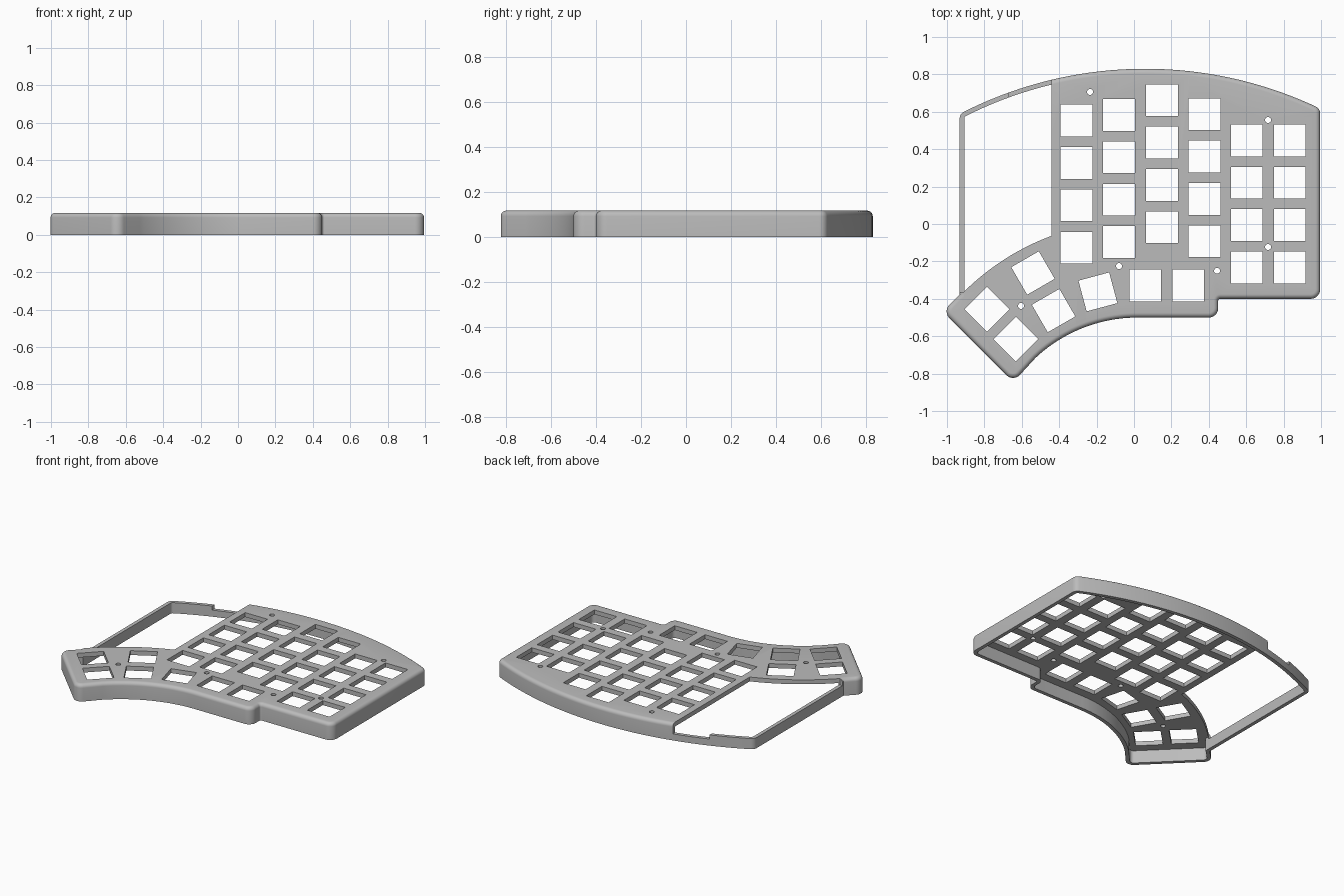
import bpy
import bmesh
from math import radians, sin, cos, sqrt, tan, pi
from mathutils import Vector

cube = bpy.data.objects.get("Cube")
if cube:
    bpy.data.objects.remove(cube, do_unlink=True)

HEIGHT, WALL, PLATE, ROUND = 0.117, 0.025, 0.03, 0.025
KEY = 0.17

grey = bpy.data.materials.new("plastic grey")
grey.use_nodes = True
colour = (0.5, 0.5, 0.5, 1)
grey.diffuse_color = colour
grey.node_tree.nodes["Principled BSDF"].inputs["Base Color"].default_value = colour


def arc(cx, cy, r, start, end, steps):
    """Points on a circle, angles in degrees."""
    angles = [radians(start + (end - start) * i / steps) for i in range(steps + 1)]
    return [(cx + r * cos(a), cy + r * sin(a)) for a in angles]


def fillet(points, steps=8):
    """Round every (x, y, radius) corner; plain (x, y) points are kept."""
    out = []
    for i, p in enumerate(points):
        v = Vector(p[:2])
        if len(p) == 2:
            out.append(v)
            continue
        a = (Vector(points[i - 1][:2]) - v).normalized()
        b = (Vector(points[(i + 1) % len(points)][:2]) - v).normalized()
        half = a.angle(b) / 2
        centre = v + (a + b).normalized() * p[2] / sin(half)
        s = v + a * p[2] / tan(half) - centre
        turn = s.angle_signed(v + b * p[2] / tan(half) - centre)
        for k in range(steps + 1):
            t = -turn * k / steps
            out.append(centre + Vector((s.x * cos(t) - s.y * sin(t),
                                        s.x * sin(t) + s.y * cos(t))))
    return out


def inset(loop, d):
    """Move a counter-clockwise loop inward by d."""
    out = []
    for i, v in enumerate(loop):
        e = (v - loop[i - 1]).normalized()
        f = (loop[(i + 1) % len(loop)] - v).normalized()
        n, m = Vector((-e.y, e.x)), Vector((-f.y, f.x))
        out.append(v + (n + m) * d / (1 + n.dot(m)))
    return out


def add_stack(bm, rings):
    """Closed solid through (loop, z) rings."""
    rows = [[bm.verts.new((p[0], p[1], z)) for p in loop] for loop, z in rings]
    for low, high in zip(rows, rows[1:]):
        for i in range(len(low)):
            j = (i + 1) % len(low)
            bm.faces.new((low[i], low[j], high[j], high[i]))
    bm.faces.new(rows[0][::-1])
    bm.faces.new(rows[-1])


def make_object(name, bm):
    bmesh.ops.recalc_face_normals(bm, faces=bm.faces)
    mesh = bpy.data.meshes.new(name)
    bm.to_mesh(mesh)
    bm.free()
    mesh.materials.append(grey)
    obj = bpy.data.objects.new(name, mesh)
    bpy.context.collection.objects.link(obj)
    return obj


def prism(name, loop, z0, z1):
    bm = bmesh.new()
    add_stack(bm, [(loop, z0), (loop, z1)])
    return make_object(name, bm)


# Outer outline, counter-clockwise from the front right corner
back = [(x, -1.33 + sqrt(2.16 ** 2 - (x - 0.06) ** 2))
        for x in [0.995 - 1.927 * i / 36 for i in range(37)]]
outline = [(0.995, -0.4, 0.05), (*back[0], 0.04)] + back[1:-1]
outline += [(*back[-1], 0.04), (-0.932, -0.377), (-1.0225, -0.4675, 0.05),
            (-0.645, -0.845, 0.05)]
outline += arc(0.02, -1.3, 0.8, 133, 90, 20)
outline += [(0.45, -0.5, 0.05), (0.45, -0.4, 0.012)]
outline = fillet(outline)

# Case body with a rounded top rim
bm = bmesh.new()
rings = [(outline, 0)]
for k in range(7):
    t = k / 6 * pi / 2
    rings.append((inset(outline, ROUND * (1 - cos(t))), HEIGHT - ROUND * (1 - sin(t))))
add_stack(bm, rings)
case = make_object("keyboard_case", bm)

# Hollow underside
cavity = prism("cavity_cutter", inset(outline, WALL), -0.1, HEIGHT - PLATE)

# Open bay at the back left, leaving only a low rim
curve = arc(0.02, -1.3, 1.32, 110.4, 135, 20)
bay = prism("bay_cutter", [(-0.44, 1)] + [(-1.2, 1), (-1.2, -0.367)] + curve[::-1],
            0.073, 0.3)
notch = prism("notch_cutter", [(-0.67, 0.5), (-0.44, 0.5), (-0.44, 1), (-0.67, 1)],
              0.045, 0.3)

# Key openings and screw holes
columns = [(-0.307, 0.553), (-0.08, 0.583), (0.15, 0.662), (0.377, 0.587),
           (0.603, 0.447), (0.833, 0.447)]
keys = [(x, y - 0.2265 * row, 0) for x, y in columns for row in range(4)]
keys += [(0.06, -0.329, 0), (0.29, -0.329, 0), (-0.193, -0.363, 15),
         (-0.43, -0.463, 30), (-0.54, -0.262, 30),
         (-0.786, -0.455, 45), (-0.631, -0.615, 45)]
screws = [(-0.235, 0.706), (0.717, 0.556), (0.717, -0.123),
          (0.444, -0.25), (-0.08, -0.225), (-0.604, -0.438)]
bm = bmesh.new()
for x, y, turn in keys:
    square = arc(x, y, KEY / sqrt(2), turn + 45, turn + 315, 3)
    add_stack(bm, [(square, 0.03), (square, 0.3)])
for x, y in screws:
    circle = arc(x, y, 0.016, 0, 345, 23)
    add_stack(bm, [(circle, 0.03), (circle, 0.3)])
holes = make_object("hole_cutter", bm)

# Cut everything out of the case
bpy.context.view_layer.objects.active = case
for cutter in (cavity, bay, notch, holes):
    cutter.hide_render = True
    mod = case.modifiers.new(cutter.name, "BOOLEAN")
    mod.operation = "DIFFERENCE"
    mod.solver = "EXACT"
    mod.object = cutter
    bpy.ops.object.modifier_apply(modifier=mod.name)
    bpy.data.objects.remove(cutter, do_unlink=True)

bpy.ops.object.select_all(action="DESELECT")
case.select_set(True)
bpy.ops.object.shade_smooth_by_angle(angle=radians(30))
